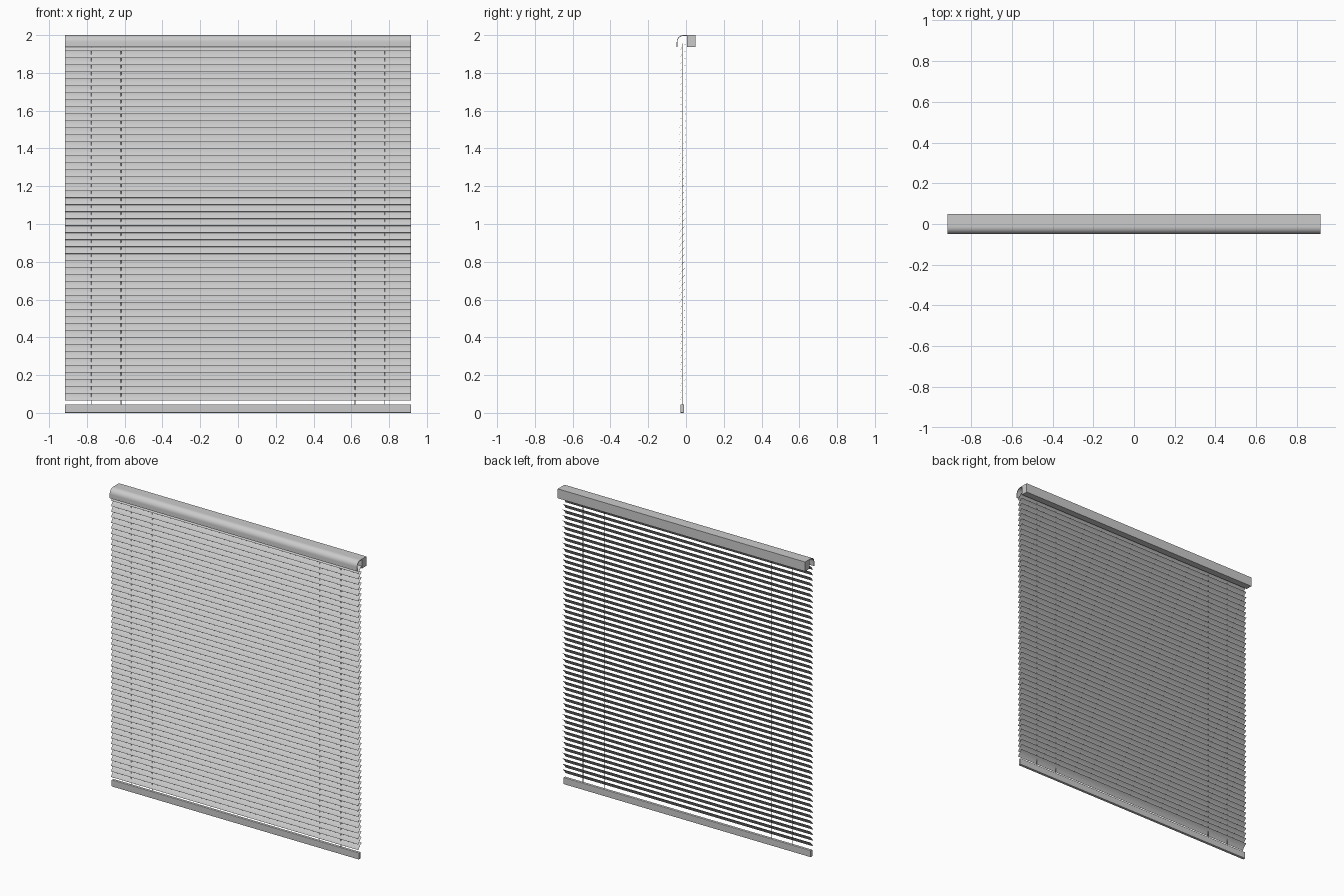
import bpy, bmesh, math

cube = bpy.data.objects.get("Cube")
if cube:
    bpy.data.objects.remove(cube, do_unlink=True)

HALF = 0.916      # half width of the blind
SLATS = 51
PITCH = 0.037


def material(name, rgb):
    m = bpy.data.materials.new(name)
    m.use_nodes = True
    m.diffuse_color = (*rgb, 1)
    m.node_tree.nodes["Principled BSDF"].inputs["Base Color"].default_value = (*rgb, 1)
    return m


grey = material("light grey", (0.6, 0.6, 0.6))


def extrude_profile(name, loop, smooth=False):
    """Closed (y, z) outline swept along the full width."""
    bm = bmesh.new()
    face = bm.faces.new([bm.verts.new((-HALF, y, z)) for y, z in loop])
    new = bmesh.ops.extrude_face_region(bm, geom=[face])["geom"]
    bmesh.ops.translate(bm, vec=(2 * HALF, 0, 0),
                        verts=[v for v in new if isinstance(v, bmesh.types.BMVert)])
    bmesh.ops.recalc_face_normals(bm, faces=bm.faces)
    mesh = bpy.data.meshes.new(name)
    bm.to_mesh(mesh)
    bm.free()
    mesh.materials.append(grey)
    obj = bpy.data.objects.new(name, mesh)
    bpy.context.collection.objects.link(obj)
    if smooth:
        bpy.ops.object.select_all(action="DESELECT")
        obj.select_set(True)
        bpy.context.view_layer.objects.active = obj
        bpy.ops.object.shade_smooth_by_angle(angle=math.radians(35))
    return obj


def box(y0, y1, z0, z1):
    return [(y0, z0), (y1, z0), (y1, z1), (y0, z1)]


# Headrail and bottom rail
extrude_profile("headrail", box(0.004, 0.049, 1.937, 2.0))
rail = extrude_profile("bottom_rail", box(-0.03, -0.011, 0, 0.045))
bevel = rail.modifiers.new("soft edges", "BEVEL")
bevel.width = 0.003
bevel.segments = 2

# Curved valance: a thin shell from the headrail over and down the front


def valance_line(offset):
    arc = [math.radians(90 + 90 * i / 10) for i in range(11)]
    r = 0.036 - offset
    pts = [(0.004, 2.0 - offset)]
    pts += [(-0.013 + r * math.cos(a), 1.964 + r * math.sin(a)) for a in arc]
    return pts + [(-0.049 + offset, 1.937)]


extrude_profile("valance", valance_line(0) + valance_line(0.004)[::-1], smooth=True)

# Slats: low at the front, high at the back, slightly crowned


def slat_line(lift):
    pts = []
    for i in range(7):
        t = i / 6
        crown = 0.003 * 4 * t * (1 - t) + lift
        pts.append((-0.035 + 0.034 * t - 0.74 * crown, 0.066 + 0.038 * t + 0.67 * crown))
    return pts


slat = extrude_profile("slat", slat_line(0) + slat_line(-0.0008)[::-1], smooth=True)
for i in range(1, SLATS):
    copy = bpy.data.objects.new("slat", slat.data)
    copy.location.z = i * PITCH
    bpy.context.collection.objects.link(copy)

# Lift cords through the slats
for side in (-1, 1):
    for x in (0.62, 0.777):
        bpy.ops.mesh.primitive_cylinder_add(vertices=8, radius=0.002, depth=1.915,
                                            location=(side * x, -0.02, 0.9975))
        cord = bpy.context.object
        cord.name = "lift_cord"
        cord.data.materials.append(grey)
